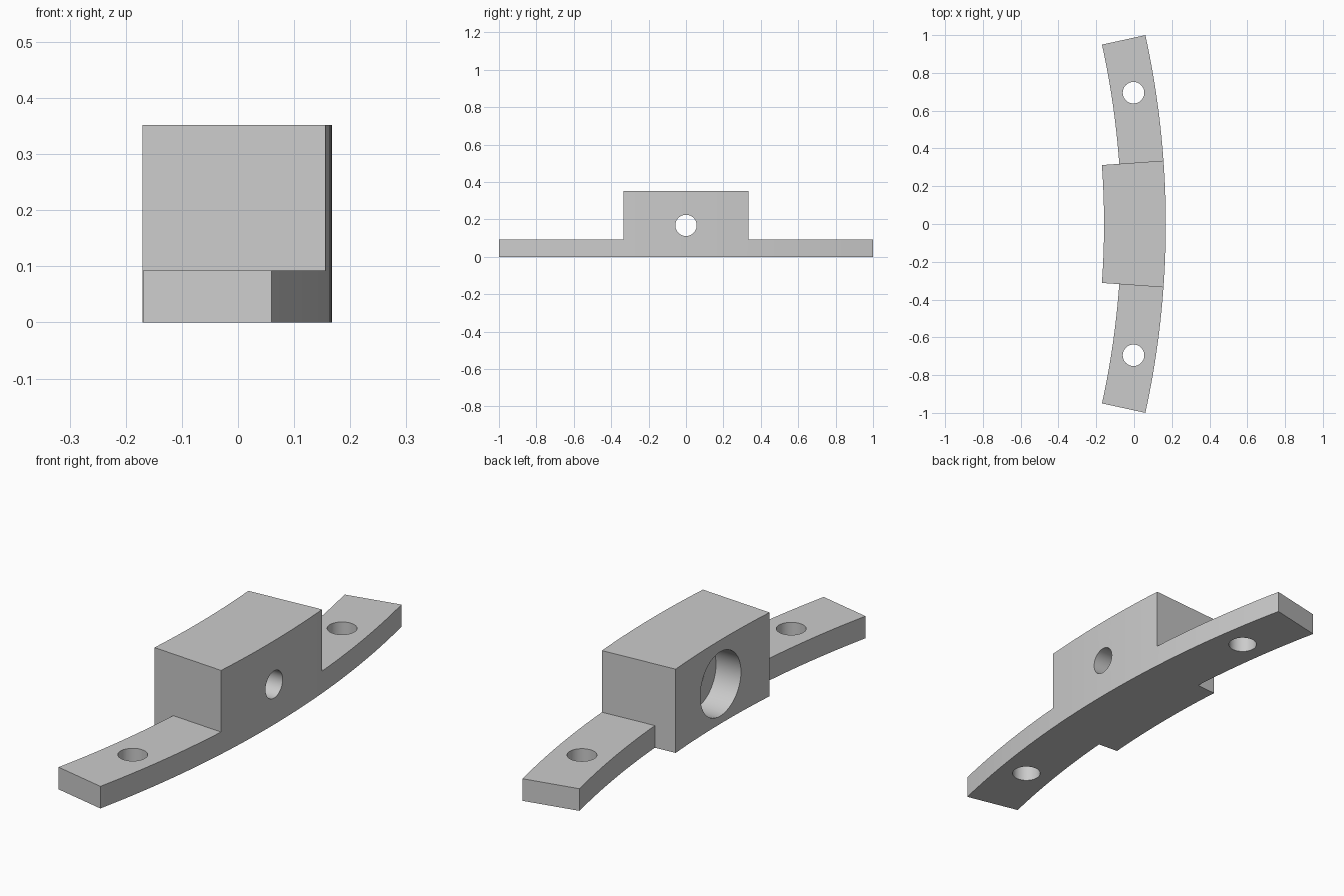
import bpy, bmesh, math
from math import sin, cos, pi
from mathutils import Matrix

if "Cube" in bpy.data.objects:
    bpy.data.objects.remove(bpy.data.objects["Cube"], do_unlink=True)

# Shared dimensions: the bracket is a ring sector centred far out on -x
CENTRE_X = -4.512
R_OUT, R_TAB, R_BLOCK = 4.68, 4.445, 4.353
END_ANGLE, BLOCK_ANGLE = 0.2153, 0.0717
TAB_H, BLOCK_H = 0.093, 0.352
HOLE_R, BORE_R = 0.057, 0.135

grey = bpy.data.materials.new("plain grey")
grey.use_nodes = True
colour = (0.6, 0.6, 0.6, 1)
grey.diffuse_color = colour
grey.node_tree.nodes["Principled BSDF"].inputs["Base Color"].default_value = colour


def add_object(name, bm):
    bmesh.ops.recalc_face_normals(bm, faces=bm.faces)
    if bm.calc_volume(signed=True) < 0:
        bmesh.ops.reverse_faces(bm, faces=bm.faces)
    mesh = bpy.data.meshes.new(name)
    bm.to_mesh(mesh)
    bm.free()
    mesh.materials.append(grey)
    obj = bpy.data.objects.new(name, mesh)
    bpy.context.collection.objects.link(obj)
    return obj


def spread(a, b, steps):
    return [a + (b - a) * i / steps for i in range(steps)]


def curved_body(name, tab_steps=15, block_steps=15):
    """Closed stepped sector: the outer skin of a polar grid of filled cells."""
    angles = (spread(-END_ANGLE, -BLOCK_ANGLE, tab_steps)
              + spread(-BLOCK_ANGLE, BLOCK_ANGLE, block_steps)
              + spread(BLOCK_ANGLE, END_ANGLE, tab_steps) + [END_ANGLE])
    radii, heights = (R_BLOCK, R_TAB, R_OUT), (0, TAB_H, BLOCK_H)
    in_block = range(tab_steps, tab_steps + block_steps)
    filled = {(i, j, k) for i in range(len(angles) - 1)
              for j in range(2) for k in range(2)
              if i in in_block or (j == 1 and k == 0)}
    bm = bmesh.new()
    verts = {}

    def vert(key):
        if key not in verts:
            a, r, z = angles[key[0]], radii[key[1]], heights[key[2]]
            verts[key] = bm.verts.new((CENTRE_X + r * cos(a), r * sin(a), z))
        return verts[key]

    for cell in sorted(filled):
        for axis in range(3):
            for step in (0, 1):
                beside = list(cell)
                beside[axis] += 2 * step - 1
                if tuple(beside) in filled:
                    continue
                corners = []
                for u, v in ((0, 0), (1, 0), (1, 1), (0, 1)):
                    key = list(cell)
                    key[axis] += step
                    key[(axis + 1) % 3] += u
                    key[(axis + 2) % 3] += v
                    corners.append(vert(tuple(key)))
                bm.faces.new(corners)
    return add_object(name, bm)


def cylinder(name, radius, depth, place, along_x=False):
    bm = bmesh.new()
    turn = Matrix.Rotation(pi / 2, 4, "Y") if along_x else Matrix.Identity(4)
    bmesh.ops.create_cone(bm, cap_ends=True, segments=48, radius1=radius,
                          radius2=radius, depth=depth,
                          matrix=Matrix.Translation(place) @ turn)
    return add_object(name, bm)


def cut(target, cutter):
    mod = target.modifiers.new("cut", "BOOLEAN")
    mod.operation = "DIFFERENCE"
    mod.solver = "EXACT"
    mod.object = cutter
    bpy.context.view_layer.objects.active = target
    bpy.ops.object.modifier_apply(modifier=mod.name)
    bpy.data.objects.remove(cutter, do_unlink=True)


# Curved block with a low tab on each side
bracket = curved_body("curved_bracket")

# Bolt hole through each tab
r_mid = (R_OUT + R_TAB) / 2
hole_y = 0.695
hole_x = CENTRE_X + math.sqrt(r_mid ** 2 - hole_y ** 2)
for side in (-1, 1):
    cut(bracket, cylinder("bolt_hole_cutter", HOLE_R, 0.5, (hole_x, side * hole_y, 0)))

# Through hole in the block with a wide counterbore on the concave side
axis_z, bore_floor = 0.168, -0.045
cut(bracket, cylinder("through_hole_cutter", HOLE_R, 1, (0, 0, axis_z), True))
cut(bracket, cylinder("counterbore_cutter", BORE_R, 0.4,
                      (bore_floor - 0.2, 0, axis_z), True))

# Smooth curves, sharp edges
bpy.ops.object.select_all(action="DESELECT")
bracket.select_set(True)
bpy.context.view_layer.objects.active = bracket
bpy.ops.object.shade_smooth_by_angle(angle=math.radians(30))
